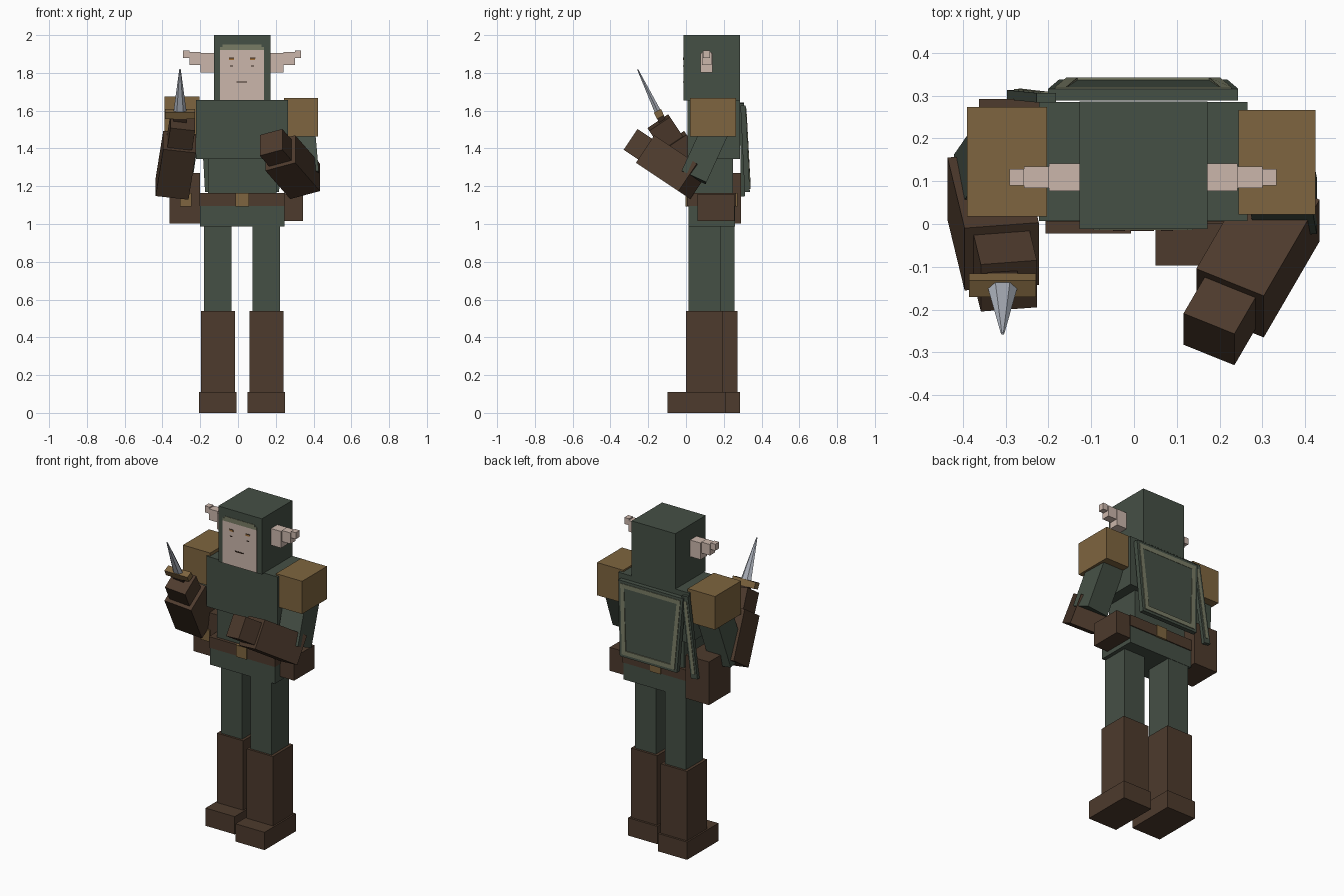
import bpy, bmesh
from mathutils import Vector, Matrix

if "Cube" in bpy.data.objects:
    bpy.data.objects.remove(bpy.data.objects["Cube"])

CX = 0.0215  # body centre line


def material(name, r, g, b):
    m = bpy.data.materials.new(name)
    m.diffuse_color = (r, g, b, 1)
    m.use_nodes = True
    m.node_tree.nodes["Principled BSDF"].inputs["Base Color"].default_value = m.diffuse_color
    return m


GREEN = material("dark green cloth", 0.06, 0.08, 0.06)
BROWN = material("brown leather", 0.075, 0.043, 0.026)
GOLD = material("dull gold", 0.21, 0.13, 0.05)
SKIN = material("pale skin", 0.60, 0.47, 0.41)
STEEL = material("steel", 0.42, 0.45, 0.51)
OLIVE = material("pale olive trim", 0.19, 0.20, 0.13)
DARK = material("dark brown", 0.035, 0.02, 0.013)
AMBER = material("amber", 0.36, 0.16, 0.04)


def finish(name, bm, mat):
    bmesh.ops.recalc_face_normals(bm, faces=bm.faces)
    me = bpy.data.meshes.new(name)
    bm.to_mesh(me)
    bm.free()
    me.materials.append(mat)
    ob = bpy.data.objects.new(name, me)
    bpy.context.collection.objects.link(ob)
    return ob


def oriented_box(name, centre, size, axes, mat):
    """Box whose local x, y, z directions are the three given axes."""
    rot = Matrix([a.normalized() for a in axes]).transposed().to_4x4()
    bm = bmesh.new()
    bmesh.ops.create_cube(bm, size=1, matrix=Matrix.Translation(centre) @ rot @ Matrix.Diagonal((*size, 1)))
    return finish(name, bm, mat)


WORLD = [Vector((1, 0, 0)), Vector((0, 1, 0)), Vector((0, 0, 1))]


def box(name, x, y, z, mat):
    c = Vector([(a + b) / 2 for a, b in (x, y, z)])
    return oriented_box(name, c, [b - a for a, b in (x, y, z)], WORLD, mat)


def beam(name, a, b, thick, side, mat):
    """Square beam from a to b; side hints at one cross-section axis."""
    a, b = Vector(a), Vector(b)
    d = b - a
    w = (Vector(side) - d * d.dot(Vector(side)) / d.length_squared).normalized()
    return oriented_box(name, (a + b) / 2, (thick[0], thick[1], d.length), [w, d.cross(w), d], mat)


def slab(name, outline, z_dir, mat):
    """Flat outline extruded along a vector."""
    bm = bmesh.new()
    f = bm.faces.new([bm.verts.new(p) for p in outline])
    top = bmesh.ops.extrude_face_region(bm, geom=[f])
    bmesh.ops.translate(bm, vec=z_dir, verts=[v for v in top["geom"] if isinstance(v, bmesh.types.BMVert)])
    return finish(name, bm, mat)


# Legs and boots: one leg stands slightly further forward
for tag, cx, y in (("left", -0.107, 0.075), ("right", 0.15, 0.0)):
    box(tag + "_thigh", (cx - 0.072, cx + 0.072), (y + 0.013, y + 0.183), (0.5, 1.0), GREEN)
    box(tag + "_boot_shaft", (cx - 0.09, cx + 0.09), (y, y + 0.197), (0.1, 0.54), BROWN)
    box(tag + "_boot_foot", (cx - 0.1, cx + 0.1), (y - 0.097, y + 0.21), (0, 0.11), BROWN)

# Torso and belt
box("pelvis", (-0.2, 0.245), (0.012, 0.26), (0.988, 1.1), GREEN)
box("belt", (-0.204, 0.249), (0.006, 0.266), (1.095, 1.163), BROWN)
box("waist", (-0.16, 0.203), (0.025, 0.25), (1.15, 1.36), GREEN)
box("chest", (-0.222, 0.265), (0.007, 0.285), (1.345, 1.657), GREEN)
box("front_buckle", (-0.014, 0.058), (-0.002, 0.02), (1.093, 1.165), GOLD)
box("back_buckle", (-0.014, 0.058), (0.25, 0.272), (1.093, 1.165), GOLD)
box("right_pouch", (0.24, 0.343), (0.06, 0.258), (1.015, 1.16), BROWN)
box("left_pouch", (-0.362, -0.2), (0.08, 0.292), (1.003, 1.27), BROWN)
box("pouch_clasp", (-0.308, -0.245), (0.072, 0.085), (1.093, 1.165), GOLD)

# Head with hood, face plate and features
box("hood", (-0.127, 0.172), (-0.012, 0.286), (1.655, 2.0), GREEN)
F = -0.0125
box("face", (-0.095, 0.138), (F - 0.002, F + 0.004), (1.657, 1.92), SKIN)
box("hair_fringe", (-0.095, 0.138), (F - 0.002, F + 0.004), (1.92, 1.938), OLIVE)
box("hair_fringe_top", (-0.082, 0.125), (F - 0.002, F + 0.004), (1.938, 1.95), OLIVE)
box("mouth", (CX - 0.03, CX + 0.025), (F - 0.004, F), (1.748, 1.755), DARK)
for s, tag in ((-1, "left"), (1, "right")):
    ex = CX + s * 0.056
    box(tag + "_eye", (ex - 0.013, ex + 0.013), (F - 0.004, F), (1.868, 1.877), AMBER)
    box(tag + "_brow", (ex - 0.014, ex + 0.014), (F - 0.004, F), (1.877, 1.881), DARK)
    box(tag + "_cheek_mark", (ex - 0.008, ex + 0.008), (F - 0.004, F), (1.834, 1.839), DARK)
    # Stepped pointed ears
    for part, x0, x1, hy, z0, z1 in (("base", 0.14, 0.22, 0.032, 1.803, 1.906),
                                     ("middle", 0.22, 0.279, 0.025, 1.842, 1.910),
                                     ("tip", 0.279, 0.312, 0.019, 1.878, 1.918)):
        x = sorted((CX + s * x0, CX + s * x1))
        box(f"{tag}_ear_{part}", x, (0.109 - hy, 0.109 + hy), (z0, z1), SKIN)

# Shoulder pads
box("left_shoulder", (-0.39, -0.203), (0.018, 0.273), (1.47, 1.676), GOLD)
box("right_shoulder", (0.244, 0.424), (0.022, 0.266), (1.464, 1.667), GOLD)

# Arms: upper sleeve, gauntlet and fist
for tag, shoulder, elbow, d, w, fist in (
        ("left", (-0.3, 0.16, 1.52), (-0.349, 0.089, 1.187), (0.133, -0.55, 0.825), (0.99, 0.074, -0.11), 0.125),
        ("right", (0.33, 0.17, 1.53), (0.355, 0.04, 1.226), (-0.436, -0.75, 0.5), (0.90, -0.363, 0.242), 0.113)):
    elbow, d = Vector(elbow), Vector(d).normalized()
    wrist = elbow + d * 0.3
    beam(tag + "_upper_arm", shoulder, elbow + Vector((0, 0, 0.02)), (0.145, 0.145), (1, 0, 0), GREEN)
    beam(tag + "_gauntlet", elbow, wrist, (0.175, 0.175), w, BROWN)
    beam(tag + "_fist", wrist - d * 0.02, wrist + d * fist, (0.132, 0.132), w, BROWN)

# Dagger held in the left fist
up = Vector((0, -0.43, 0.9)).normalized()
guard = Vector((-0.307, -0.143, 1.582))
beam("dagger_grip", guard - up * 0.08, guard, (0.07, 0.04), (1, 0, 0), DARK)
beam("dagger_guard", guard - up * 0.019, guard + up * 0.019, (0.157, 0.042), (1, 0, 0), GOLD)
bm = bmesh.new()
side, fwd = Vector((1, 0, 0)), up.cross(Vector((1, 0, 0)))
ends = []
for h, a, b in ((0.01, 0.035, 0.017), (0.262, 0.004, 0.003)):
    p = guard + up * h
    ends.append([bm.verts.new(p + side * a * i + fwd * b * j)
                 for i, j in ((-1, 0), (-0.5, -1), (0.5, -1), (1, 0), (0.5, 1), (-0.5, 1))])
for i in range(6):
    j = (i + 1) % 6
    bm.faces.new((ends[0][i], ends[0][j], ends[1][j], ends[1][i]))
bm.faces.new(ends[0])
bm.faces.new(ends[1])
finish("dagger_blade", bm, STEEL)


# Cape: tapered board leaning off the back, trimmed with a pale border
def cape_point(u, v, inset=0.0, lift=0.0):
    half = 0.222 - 0.026 * v - inset
    z = 1.628 - 0.458 * v + inset * (2 * v - 1)
    return Vector((CX + u * half, 0.288 + 0.022 * v + lift, z))


CORNERS = ((-1, 0), (1, 0), (1, 1), (-1, 1))
depth = Vector((0, 0.028, 0))
slab("cape", [cape_point(u, v) for u, v in CORNERS], depth, GREEN)
for i, part in enumerate(("top", "right", "bottom", "left")):
    (u0, v0), (u1, v1) = CORNERS[i], CORNERS[(i + 1) % 4]
    quad = [cape_point(u0, v0, 0.016, 0.026), cape_point(u1, v1, 0.016, 0.026),
            cape_point(u1, v1, 0.042, 0.026), cape_point(u0, v0, 0.042, 0.026)]
    slab("cape_trim_" + part, quad, Vector((0, 0.006, 0)), OLIVE)

# Narrow hanging strip beside the cape
beam("cape_side_strip", (-0.205, 0.295, 1.64), (-0.275, 0.302, 1.15), (0.045, 0.022), (1, 0, 0), GREEN)
beam("cape_side_trim", (-0.209, 0.306, 1.61), (-0.271, 0.313, 1.18), (0.02, 0.006), (1, 0, 0), OLIVE)
